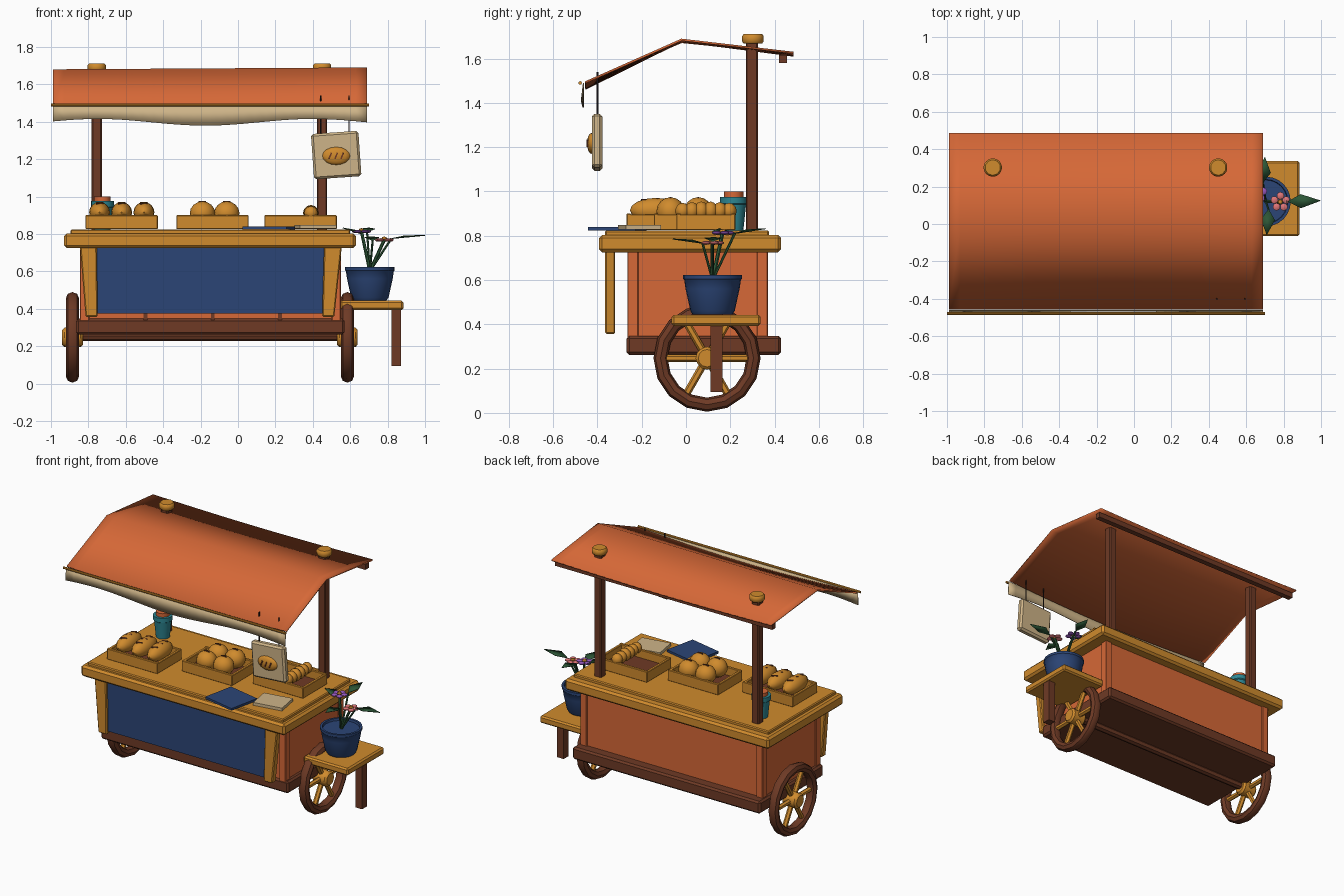
import bpy, bmesh, math
from mathutils import Vector, Matrix

if "Cube" in bpy.data.objects:
    bpy.data.objects.remove(bpy.data.objects["Cube"])


def lin(c):
    c /= 255
    return c / 12.92 if c <= 0.04045 else ((c + 0.055) / 1.055) ** 2.4


def mat(name, r, g, b):
    m = bpy.data.materials.new(name)
    m.diffuse_color = (lin(r), lin(g), lin(b), 1)
    m.use_nodes = True
    m.node_tree.nodes["Principled BSDF"].inputs["Base Color"].default_value = m.diffuse_color
    return m


ORANGE = mat("terracotta orange", 214, 104, 55)
GOLD = mat("golden wood", 208, 139, 45)
BROWN = mat("dark brown wood", 110, 58, 37)
NAVY = mat("navy blue", 43, 69, 118)
CREAM = mat("cream cloth", 206, 180, 136)
TEAL = mat("teal glaze", 45, 135, 147)
PURPLE = mat("purple petal", 150, 88, 190)
PINK = mat("pink petal", 224, 118, 120)
GREEN = mat("leaf green", 44, 86, 54)
BLACK = mat("black cord", 38, 28, 28)


def make(name, bm, m, bevel=0, smooth=False):
    bmesh.ops.recalc_face_normals(bm, faces=bm.faces)
    me = bpy.data.meshes.new(name)
    bm.to_mesh(me)
    bm.free()
    o = bpy.data.objects.new(name, me)
    bpy.context.collection.objects.link(o)
    me.materials.append(m)
    if bevel:
        b = o.modifiers.new("bevel", "BEVEL")
        b.width, b.segments = bevel, 1
    if smooth:
        bpy.ops.object.select_all(action='DESELECT')
        o.select_set(True)
        bpy.context.view_layer.objects.active = o
        bpy.ops.object.shade_smooth_by_angle(angle=math.radians(42))
    return o


def box(name, x, y, z, m, bevel=0, rot=None):
    c = Vector(((x[0] + x[1]) / 2, (y[0] + y[1]) / 2, (z[0] + z[1]) / 2))
    bm = bmesh.new()
    bmesh.ops.create_cube(bm, size=1)
    bmesh.ops.scale(bm, vec=(x[1] - x[0], y[1] - y[0], z[1] - z[0]), verts=bm.verts)
    bmesh.ops.transform(bm, matrix=Matrix.Translation(c) @ (rot or Matrix()), verts=bm.verts)
    return make(name, bm, m, bevel)


def tube(name, p, q, r, m, seg=8, r2=None, bevel=0):
    p, q = Vector(p), Vector(q)
    d = q - p
    bm = bmesh.new()
    bmesh.ops.create_cone(bm, cap_ends=True, segments=seg, radius1=r, radius2=r if r2 is None else r2,
                          depth=d.length,
                          matrix=Matrix.Translation((p + q) / 2) @ d.to_track_quat('Z', 'Y').to_matrix().to_4x4())
    return make(name, bm, m, bevel, True)


def ball(name, c, s, m, seg=16):
    bm = bmesh.new()
    bmesh.ops.create_uvsphere(bm, u_segments=seg, v_segments=seg // 2, radius=1)
    bmesh.ops.transform(bm, matrix=Matrix.Translation(c) @ Matrix.Diagonal((*s, 1)), verts=bm.verts)
    return make(name, bm, m, 0, True)


def lathe(name, c, prof, m, seg=24):
    bm = bmesh.new()
    rings = [[bm.verts.new((c[0] + r * math.cos(2 * math.pi * i / seg), c[1] + r * math.sin(2 * math.pi * i / seg), z))
              for i in range(seg)] for r, z in prof]
    for a, b in zip(rings, rings[1:]):
        for i in range(seg):
            bm.faces.new((a[i], a[(i + 1) % seg], b[(i + 1) % seg], b[i]))
    bm.faces.new(rings[0])
    bm.faces.new(rings[-1])
    return make(name, bm, m, 0, True)


def sheet(name, rows, m, thick):
    bm = bmesh.new()
    vs = [[bm.verts.new(p) for p in r] for r in rows]
    for a, b in zip(vs, vs[1:]):
        for i in range(len(a) - 1):
            bm.faces.new((a[i], a[i + 1], b[i + 1], b[i]))
    o = make(name, bm, m, 0, True)
    s = o.modifiers.new("thickness", "SOLIDIFY")
    s.thickness, s.offset = thick, 0


# Cart body, base frame and counter
box("body", (-0.835, 0.54), (-0.255, 0.36), (0.33, 0.74), ORANGE)
for x in (-0.82, 0.525):
    for y in (-0.24, 0.345):
        box("body_corner", (x - 0.025, x + 0.025), (y - 0.025, y + 0.025), (0.33, 0.74), ORANGE, 0.004)
for x in (-0.495, -0.135, 0.225):
    box("body_batten", (x - 0.01, x + 0.01), (-0.262, -0.25), (0.34, 0.73), BROWN)
box("base_frame", (-0.865, 0.57), (-0.268, 0.43), (0.262, 0.347), BROWN, 0.012)
box("counter", (-0.93, 0.63), (-0.393, 0.43), (0.725, 0.803), GOLD, 0.014)
box("counter_top", (-0.895, 0.6), (-0.365, 0.375), (0.79, 0.824), GOLD, 0.006)

# Front apron with tapered legs
box("front_panel", (-0.775, 0.47), (-0.347, -0.333), (0.375, 0.735), NAVY)
for n, xt, xb in (("left", (-0.845, -0.755), (-0.815, -0.75)), ("right", (0.46, 0.555), (0.45, 0.515))):
    bm = bmesh.new()
    f = bm.faces.new([bm.verts.new((x, -0.365, z)) for x, z in
                      ((xb[0], 0.357), (xb[1], 0.357), (xt[1], 0.735), (xt[0], 0.735))])
    e = bmesh.ops.extrude_face_region(bm, geom=[f])
    bmesh.ops.translate(bm, vec=(0, 0.045, 0), verts=[v for v in e["geom"] if isinstance(v, bmesh.types.BMVert)])
    make(n + "_front_leg", bm, GOLD, 0.006)

# Wheels and axle
WY, WZ = 0.095, 0.247
tube("axle", (-0.89, WY, 0.255), (0.59, WY, 0.255), 0.028, BROWN)
for x in (-0.885, 0.585):
    bm = bmesh.new()
    rings = []
    for i in range(16):
        a = 2 * math.pi * i / 16
        rings.append([])
        for j in range(8):
            b = 2 * math.pi * j / 8
            r = 0.21 + 0.032 * math.cos(b)
            rings[-1].append(bm.verts.new((x + 0.035 * math.sin(b), WY + r * math.sin(a), WZ - r * math.cos(a))))
    for i in range(16):
        for j in range(8):
            p, q, k = rings[i], rings[(i + 1) % 16], (j + 1) % 8
            bm.faces.new((p[j], p[k], q[k], q[j]))
    make("wheel_rim", bm, BROWN, 0, True)
    tube("wheel_hub", (x - 0.055, WY, WZ), (x + 0.055, WY, WZ), 0.052, GOLD, 12, None, 0.012)
    for i in range(6):
        a = math.pi * i / 3
        tube("wheel_spoke", (x, WY, WZ), (x, WY + 0.2 * math.cos(a), WZ + 0.2 * math.sin(a)), 0.017, GOLD, 6)

# Side shelf
box("side_shelf", (0.545, 0.885), (-0.065, 0.337), (0.393, 0.443), GOLD, 0.01)
box("shelf_leg", (0.82, 0.872), (0.11, 0.165), (0.095, 0.4), BROWN)

# Posts, canopy, valance and rods
for x in (-0.755, 0.45):
    box("canopy_post", (x - 0.027, x + 0.027), (0.27, 0.325), (0.81, 1.68), BROWN, 0.006)
    tube("post_cap", (x, 0.302, 1.668), (x, 0.302, 1.711), 0.051, GOLD, 10, None, 0.009)
N = 28
us = [i / N for i in range(N + 1)]
X = lambda u: -0.99 + 1.68 * u
sag = lambda u: math.sin(math.pi * u)
front = [Vector((X(u), -0.455, 1.492 - 0.028 * sag(u))) for u in us]
ridge = [Vector((X(u), -0.02, 1.675 + 0.01 * u)) for u in us]
back = [Vector((X(u), 0.485, 1.626 - 0.012 * sag(u))) for u in us]
sheet("canopy", [front, ridge, back], ORANGE, 0.01)
low = [Vector((X(u), -0.468 - 0.004 * math.sin(9 * u), 1.397 + 0.018 * math.cos(2 * math.pi * (X(u) + 0.75) / 1.15)))
       for u in us]
sheet("valance", [[Vector((X(u), -0.463, 1.49)) for u in us], low], CREAM, 0.005)
tube("front_rod", (-1.0, -0.478, 1.49), (0.7, -0.478, 1.49), 0.008, GOLD)
box("back_beam", (-0.98, 0.68), (0.42, 0.457), (1.58, 1.616), BROWN)

# Hanging sign with a loaf emblem
box("sign_board", (0.398, 0.652), (-0.425, -0.378), (1.1, 1.343), CREAM, 0.012, Matrix.Rotation(math.radians(-4), 4, 'Y'))
ball("sign_loaf", (0.525, -0.425, 1.217), (0.074, 0.022, 0.048), GOLD)
for i in (-1, 0, 1):
    box("sign_loaf_cut", (0.521 + i * 0.032, 0.529 + i * 0.032), (-0.45, -0.44), (1.2, 1.235), BROWN, 0,
        Matrix.Rotation(0.4, 4, 'Y'))
for x in (0.443, 0.593):
    tube("sign_cord", (x, -0.4, 1.33), (x, -0.4, 1.54), 0.004, BLACK, 6)

# Bread trays
for n, cx, cy in (("left", -0.622, -0.135), ("middle", -0.137, -0.012), ("right", 0.335, 0.09)):
    w, d = 0.193, 0.133
    box(n + "_tray_floor", (cx - w + 0.01, cx + w - 0.01), (cy - d + 0.01, cy + d - 0.01), (0.825, 0.845), BROWN)
    for s in (-1, 1):
        y, x = cy + s * (d - 0.01), cx + s * (w - 0.01)
        box(n + "_tray_side", (cx - w, cx + w), (y - 0.01, y + 0.01), (0.826, 0.9), GOLD, 0.003)
        box(n + "_tray_end", (x - 0.01, x + 0.01), (cy - d + 0.01, cy + d - 0.01), (0.826, 0.897), GOLD, 0.003)
for x in (-0.74, -0.622, -0.503):
    ball("long_loaf", (x, -0.135, 0.915), (0.056, 0.118, 0.056), GOLD)
    for y in (-0.19, -0.135, -0.08):
        box("loaf_cut", (x - 0.02, x + 0.02), (y - 0.005, y + 0.005), (0.955, 0.97 if y == -0.135 else 0.966), BROWN, 0,
            Matrix.Rotation(0.5, 4, 'Z'))
for x in (-0.2, -0.07):
    for y in (-0.07, 0.055):
        ball("round_bun", (x + 0.01, y, 0.91), (0.068, 0.064, 0.064), GOLD)
        box("bun_cut", (x - 0.01, x + 0.03), (y - 0.004, y + 0.004), (0.965, 0.976), BROWN)
for i in range(6):
    r = 0.044 - 0.003 * abs(i - 2.5)
    ball("twisted_loaf", (0.39, -0.015 + 0.042 * i, 0.912), (r, 0.034, r), GOLD, 12)

# Counter cloths and cup
box("navy_cloth", (0.045, 0.285), (-0.42, -0.2), (0.824, 0.839), NAVY, 0, Matrix.Rotation(math.radians(-12), 4, 'Z'))
box("cream_cloth", (0.315, 0.515), (-0.29, -0.13), (0.828, 0.848), CREAM, 0, Matrix.Rotation(math.radians(10), 4, 'Z'))
lathe("cup", (-0.725, 0.215), [(0.044, 0.824), (0.056, 0.94), (0.062, 0.945), (0.062, 0.975)], TEAL, 16)
tube("cup_lid", (-0.725, 0.215, 0.97), (-0.725, 0.215, 1.0), 0.044, ORANGE, 12)

# Flower pot, stems, leaves and flowers
PX, PY = 0.705, 0.12
lathe("flower_pot", (PX, PY), [(0.09, 0.445), (0.1, 0.46), (0.122, 0.56), (0.128, 0.6), (0.133, 0.605), (0.133, 0.622),
                               (0.118, 0.622), (0.115, 0.607)], NAVY)


def leaf(base, tip, w):
    b, t = Vector(base), Vector(tip)
    d = t - b
    s = Vector((-d.y, d.x, 0)).normalized() * w / 2
    mid = b + d * 0.4
    sheet("leaf", [[b, mid + s + Vector((0, 0, 0.008))], [mid - s + Vector((0, 0, 0.008)), t]], GREEN, 0.004)


for base, tip in (((0.82, 0.12, 0.775), (1.0, 0.125, 0.792)), ((0.72, 0.08, 0.765), (0.71, -0.06, 0.785)),
                  ((0.69, 0.22, 0.81), (0.70, 0.36, 0.832)), ((0.66, 0.16, 0.8), (0.56, 0.15, 0.832))):
    leaf(base, tip, 0.075)
for (x, y, z), m in (((0.66, 0.165, 0.813), PURPLE), ((0.782, 0.118, 0.768), PINK)):
    tube("stem", (PX, PY, 0.6), (x, y, z), 0.009, GREEN, 6)
    for i in range(5):
        a = 2 * math.pi * i / 5 + 0.3
        ball("petal", (x + 0.033 * math.cos(a), y + 0.033 * math.sin(a), z), (0.021, 0.021, 0.009), m, 10)
    ball("flower_center", (x, y, z + 0.006), (0.015, 0.015, 0.012), GOLD, 8)
for q in ((0.72, 0.075, 0.765), (0.69, 0.22, 0.81), (0.82, 0.12, 0.775)):
    tube("leaf_stem", (PX, PY, 0.6), q, 0.006, GREEN, 6)
